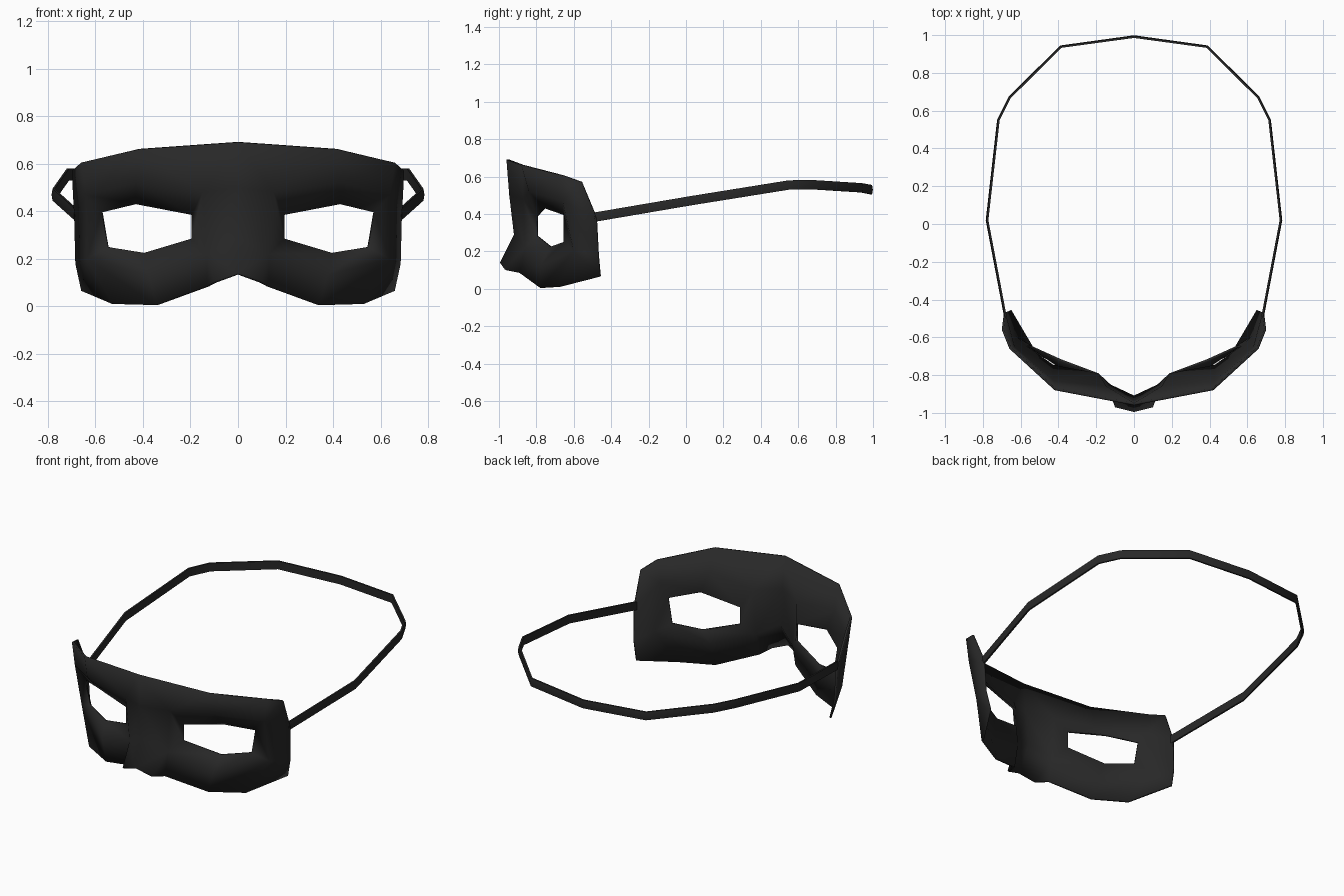
import bpy, bmesh
from mathutils import Vector

if "Cube" in bpy.data.objects:
    bpy.data.objects.remove(bpy.data.objects["Cube"])

black = bpy.data.materials.new("soft black")
black.diffuse_color = (0.021, 0.021, 0.021, 1)
black.use_nodes = True
black.node_tree.nodes["Principled BSDF"].inputs["Base Color"].default_value = black.diffuse_color


def finish(bm, name, angle):
    """Turn a half bmesh into a mirrored, smooth-shaded object."""
    mesh = bpy.data.meshes.new(name)
    bm.to_mesh(mesh)
    bm.free()
    mesh.materials.append(black)
    obj = bpy.data.objects.new(name, mesh)
    bpy.context.collection.objects.link(obj)
    mirror = obj.modifiers.new("mirror", 'MIRROR')
    mirror.use_clip = True
    bpy.context.view_layer.objects.active = obj
    obj.select_set(True)
    bpy.ops.object.shade_smooth_by_angle(angle=angle)
    obj.select_set(False)
    return obj


# Right half of the mask: eye hole, padded middle ring and outer edge
eye = [(.195, -.80, .385), (.43, -.755, .43), (.575, -.655, .395),
       (.55, -.655, .25), (.395, -.725, .225), (.195, -.80, .285)]
middle = [(.15, -.87, .48), (.43, -.84, .52), (.64, -.66, .47),
          (.635, -.60, .20), (.375, -.775, .13), (.13, -.86, .22)]
edge = [(0, -.96, .69), (.42, -.88, .66), (.66, -.66, .605), (.70, -.56, .57),
        (.69, -.48, .38), (.685, -.47, .18), (.66, -.46, .065), (.53, -.68, .01),
        (.345, -.78, .005), (.13, -.89, .085), (.10, -.97, .105), (0, -.995, .14),
        (0, -.92, .29), (0, -.945, .50)]
# Which eye corner each edge point fans out from
spoke = [0, 1, 2, 2, 2, 3, 3, 3, 4, 5, 5, 5, 5, 0]

bm = bmesh.new()
rings = [[bm.verts.new(p) for p in ring] for ring in (eye, middle, edge)]
for i in range(6):
    j = (i + 1) % 6
    bm.faces.new((rings[0][i], rings[0][j], rings[1][j], rings[1][i]))
for i in range(len(edge)):
    j = (i + 1) % len(edge)
    a, b = rings[1][spoke[i]], rings[1][spoke[j]]
    corners = [a, b] if a != b else [a]
    bm.faces.new(corners + [rings[2][j], rings[2][i]])
bmesh.ops.recalc_face_normals(bm, faces=bm.faces)
if sum(f.normal.y * f.calc_area() for f in bm.faces) > 0:
    bmesh.ops.reverse_faces(bm, faces=bm.faces)
mask = finish(bm, "eye_mask", 1.2)
shell = mask.modifiers.new("thickness", 'SOLIDIFY')
shell.thickness = 0.012
shell.offset = -1

# Elastic strap: flat ribbon swept around the back of the head
path = [Vector(p) for p in ((.68, -.49, .383), (.777, .02, .47), (.717, .55, .555),
                            (.657, .67, .557), (.387, .938, .54), (0, .991, .53))]
bm = bmesh.new()
sections = []
for i, p in enumerate(path):
    along = path[min(i + 1, len(path) - 1)] - path[max(i - 1, 0)]
    out = Vector((along.y, -along.x, 0)).normalized()
    if i == len(path) - 1:
        out = Vector((0, 1, 0))
    sections.append([bm.verts.new(p + out * w + Vector((0, 0, h))) for w, h in
                     ((-.006, -.025), (.004, -.025), (.008, 0),
                      (.004, .025), (-.006, .025))])
for s, t in zip(sections, sections[1:]):
    for k in range(5):
        m = (k + 1) % 5
        bm.faces.new((s[k], s[m], t[m], t[k]))
bm.faces.new(sections[0])
bmesh.ops.recalc_face_normals(bm, faces=bm.faces)
finish(bm, "head_strap", 0.9)
